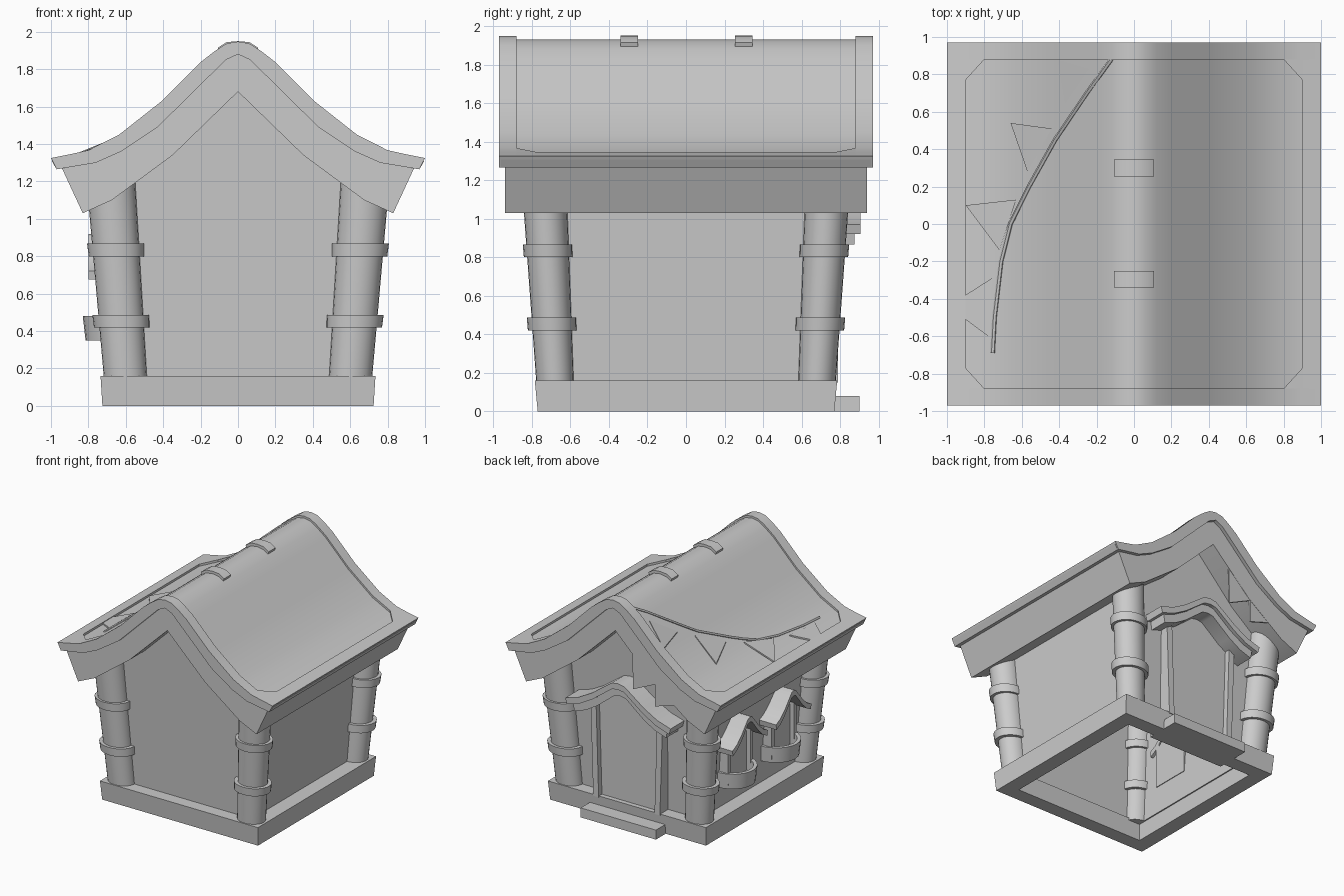
import bpy, bmesh, math
from mathutils import Vector

if "Cube" in bpy.data.objects:
    bpy.data.objects.remove(bpy.data.objects["Cube"])


def finish(name, bm, angle=30):
    bmesh.ops.recalc_face_normals(bm, faces=bm.faces)
    me = bpy.data.meshes.new(name)
    bm.to_mesh(me)
    bm.free()
    me.shade_smooth()
    me.set_sharp_from_angle(angle=math.radians(angle))
    ob = bpy.data.objects.new(name, me)
    bpy.context.collection.objects.link(ob)
    return ob


def loft(name, rings, caps=True, closed=False):
    """Skin a list of equal-length vertex rings."""
    bm = bmesh.new()
    vs = [[bm.verts.new(p) for p in r] for r in rings]
    n = len(rings[0])
    pairs = list(zip(vs, vs[1:])) + ([(vs[-1], vs[0])] if closed else [])
    for a, b in pairs:
        for i in range(n):
            j = (i + 1) % n
            bm.faces.new((a[i], a[j], b[j], b[i]))
    if caps:
        bm.faces.new(vs[0])
        bm.faces.new(vs[-1])
    return finish(name, bm)


def prism(name, pts, a, b, axis='y'):
    """Extrude a (u, z) outline along y or x."""
    def put(u, d, z):
        return (u, d, z) if axis == 'y' else (d, u, z)
    return loft(name, [[put(u, d, z) for u, z in pts] for d in (a, b)])


def mirrored(half):
    """Full left-to-right line from a half line that starts on the centre."""
    return [(-u, z) for u, z in reversed(half[1:])] + half


def band(top, bottom, offset=0.0):
    """Closed outline between two half lines, moved sideways by offset."""
    pts = mirrored(top) + mirrored(bottom)[::-1]
    return [(u + offset, z) for u, z in pts]


def rect(x, y, z):
    return [(-x, -y, z), (x, -y, z), (x, y, z), (-x, y, z)]


# Base frame, open in the middle
loft("base_frame", [rect(.725, .77, 0), rect(.735, .785, .16),
                    rect(.60, .65, .16), rect(.60, .65, 0)], caps=False, closed=True)
prism("door_step", [(-.35, 0), (.35, 0), (.35, .08), (-.35, .08)], .61, .9)

# Walls leaning outwards, open below
for side, s in (("front", -1), ("back", 1)):
    outline = [(-.605, .14), (.605, .14), (.672, 1.16), (.35, 1.40), (0, 1.74), (-.35, 1.40), (-.672, 1.16)]
    loft(side + "_wall", [[(x, s * (.68 - t + .055 * (z - .15)), z) for x, z in outline] for t in (0, .015)])
for side, s in (("left", -1), ("right", 1)):
    loft(side + "_wall", [[(s * (.605 - t), -.68, .14), (s * (.605 - t), .68, .14),
                           (s * (.672 - t), .735, 1.16), (s * (.672 - t), -.735, 1.16)] for t in (0, .015)])


# Leaning corner columns with two collars each
def ellipse(sx, sy, z, rx, ry, n=24):
    cx, cy = sx * (.602 + .074 * (z - .15)), sy * (.68 + .055 * (z - .15))
    return [(cx + rx * math.cos(2 * math.pi * i / n), cy + ry * math.sin(2 * math.pi * i / n), z) for i in range(n)]


for sx, lr in ((-1, "left"), (1, "right")):
    for sy, fb in ((-1, "front"), (1, "back")):
        tag = fb + "_" + lr
        loft(tag + "_column", [ellipse(sx, sy, .14, .115, .097), ellipse(sx, sy, 1.2, .13, .116)])
        for k, z in (("lower", .42), ("upper", .80)):
            loft(f"{tag}_{k}_collar", [ellipse(sx, sy, z, .148, .126), ellipse(sx, sy, z + .067, .152, .128)])

# Roof: swept slab, with a raised rim around a sunken panel
TOP = [(0, 1.948), (.06, 1.938), (.12, 1.90), (.2, 1.838), (.41, 1.628),
       (.636, 1.45), (.80, 1.367), (.9, 1.345), (1.0, 1.325)]
UNDER = [(0, 1.88), (.065, 1.85), (.43, 1.49), (.626, 1.36), (.76, 1.30), (.97, 1.265)]
PANEL = [(x, z - .018) for x, z in TOP[:-1]] + [(.995, 1.308)]
prism("roof_slab", band(PANEL, UNDER), -.96, .96)
for side, s in (("front", -1), ("back", 1)):
    prism(side + "_roof_rim", band(TOP, UNDER), s * .88, s * .97)
for side, s in (("left", -1), ("right", 1)):
    prism(side + "_roof_rim", [(s * x, z) for x, z in
          ((.9, 1.345), (1.0, 1.325), (.97, 1.265), (.9, 1.28))], -.9, .9)
    for q in (-1, 1):
        loft("roof_rim_corner", [[(s * .9, q * .77, 1.345 - d), (s * .9, q * .88, 1.345 - d),
                                  (s * .8, q * .88, 1.367 - d)] for d in (0, .04)])

# Thick gable layer under the slab
prism("roof_underlayer", band([(0, 1.90), (.065, 1.86), (.43, 1.51), (.626, 1.375), (.76, 1.315), (.94, 1.268)],
                              [(0, 1.68), (.35, 1.34), (.675, 1.10), (.83, 1.03)]), -.94, .94)

# Ridge clips
for side, y in (("front", -.295), ("back", .3)):
    clip = [(0, 1.95), (.06, 1.945), (.108, 1.915)]
    prism(side + "_ridge_clip", band(clip, [(0, 1.92), (.06, 1.91), (.10, 1.89)]), y - .045, y + .045)


# Bunting on the left roof slope
def roof_z(x):
    for (a, za), (b, zb) in zip(PANEL, PANEL[1:]):
        if a <= abs(x) <= b:
            return za + (zb - za) * (abs(x) - a) / (b - a)
    return PANEL[-1][1]


path = [(-.12, .88), (-.25, .70), (-.42, .45), (-.56, .20), (-.66, 0), (-.71, -.2), (-.745, -.5), (-.765, -.88)]
rope = []
for (xa, ya), (xb, yb) in zip(path, path[1:]):
    d = Vector((xb - xa, yb - ya, 0)).normalized()
    side = Vector((-d.y, d.x, 0))
    for t in (0, .5):
        x, y = xa + (xb - xa) * t, ya + (yb - ya) * t
        c = Vector((x, y, roof_z(x)))
        rope.append([c + side * .014 * math.cos(a * math.pi / 3) + Vector((0, 0, .012 * math.sin(a * math.pi / 3)))
                     for a in range(6)])
loft("bunting_rope", rope)
flags = [((-.41, .88), (-.24, .83), (-.37, .64)), ((-.66, .54), (-.44, .51), (-.57, .28)),
         ((-.9, .10), (-.63, .13), (-.72, -.14)), ((-.995, -.44), (-.76, -.29), (-.78, -.6))]
for tri in flags:
    loft("bunting_flag", [[(x, y, roof_z(x) + h) for x, y in tri] for h in (-.004, .008)])
for tri in (((-.156, 1.56), (-.165, 1.23), (-.38, 1.33)), ((-.37, 1.34), (-.37, 1.14), (-.56, 1.20))):
    prism("gable_flag", tri, .925, .938)


# Little swept roofs share one shape for the door and the windows
def small_roof(name, c, half, peak, drop, thick, a, b, axis):
    line = [(0, peak), (.12 * half, peak - .04 * drop), (.5 * half, peak - .58 * drop),
            (.75 * half, peak - .85 * drop), (half, peak - drop)]
    prism(name, band(line, [(u * .97, z - thick) for u, z in line], c), a, b, axis)


# Back door: panel, posts and canopy
prism("door_panel", [(-.28, .15), (.28, .15), (.30, .93), (0, 1.14), (-.30, .93)], .70, .745)
for side, s in (("left", -1), ("right", 1)):
    prism(side + "_door_post", [(s * u, z) for u, z in ((.26, .15), (.31, .15), (.335, .95), (.285, .98))], .66, .79)
small_roof("door_canopy", 0, .49, 1.22, .25, .05, .66, .905, 'y')
small_roof("door_canopy_trim", 0, .44, 1.175, .24, .07, .66, .875, 'y')

# Left windows: panel, posts, canopy and curved balcony
for side, c in (("front", -.29), ("back", .29)):
    prism(side + "_window_panel", [(c - .15, .38), (c + .15, .38), (c + .15, .70), (c, .86), (c - .15, .70)],
          -.60, -.675, 'x')
    for s in (-1, 1):
        prism(side + "_window_post", [(c + s * u, z) for u, z in ((.13, .38), (.165, .38), (.165, .74), (.13, .76))],
              -.60, -.71, 'x')
    small_roof(side + "_window_canopy", c, .235, .92, .20, .045, -.60, -.80, 'x')
    arc = [math.pi * i / 12 for i in range(13)]

    def bow(w, d, z):
        return [(-.62 - d * math.sin(t), c + w * math.cos(t), z) for t in arc]
    loft(side + "_balcony", [bow(.18, .195, .35), bow(.19, .21, .48), bow(.16, .18, .48),
                             bow(.155, .17, .39)])
